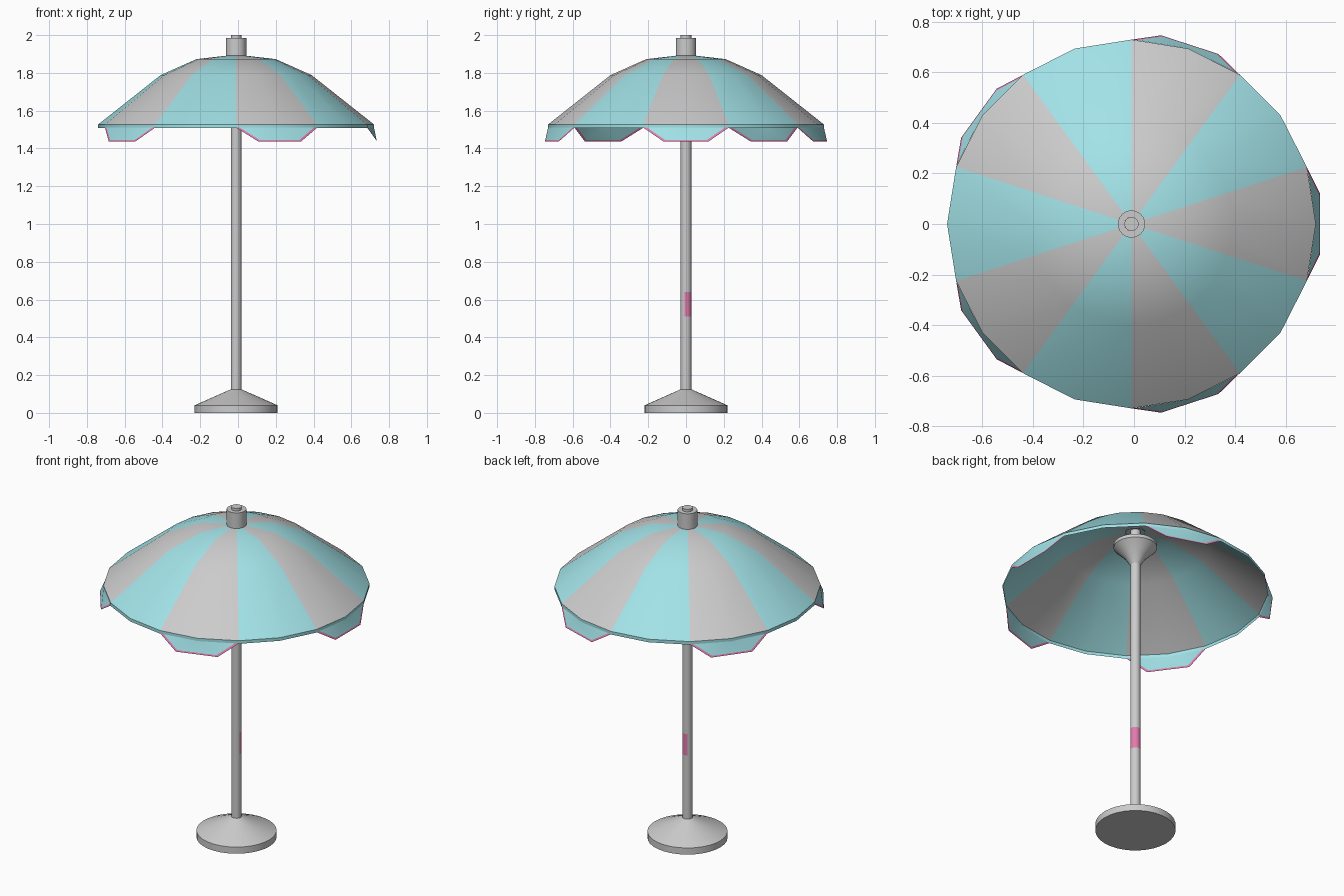
import bpy, bmesh
from math import sin, cos, radians

if "Cube" in bpy.data.objects:
    bpy.data.objects.remove(bpy.data.objects["Cube"])

CX = -0.01  # axis of the umbrella


def material(name, rgb):
    m = bpy.data.materials.new(name)
    m.diffuse_color = (*rgb, 1)
    m.use_nodes = True
    m.node_tree.nodes["Principled BSDF"].inputs["Base Color"].default_value = m.diffuse_color
    return m


GREY = material("grey", (0.6, 0.6, 0.6))
TEAL = material("teal", (0.36, 0.76, 0.80))
PINK = material("pink", (0.75, 0.20, 0.42))


def polar(r, deg, z):
    a = radians(deg)
    return (CX + r * cos(a), r * sin(a), z)


def finish(name, bm, mats=(GREY, TEAL, PINK), angle=30):
    me = bpy.data.meshes.new(name)
    bm.to_mesh(me)
    bm.free()
    for m in mats:
        me.materials.append(m)
    ob = bpy.data.objects.new(name, me)
    bpy.context.collection.objects.link(ob)
    bpy.ops.object.select_all(action='DESELECT')
    ob.select_set(True)
    bpy.context.view_layer.objects.active = ob
    bpy.ops.object.shade_smooth_by_angle(angle=radians(angle))
    return ob


def lathe(name, profile, sides, paint=lambda band, deg: 0):
    """Spin (r, z) points; r = 0 makes a pole point. paint picks a material."""
    bm = bmesh.new()
    step = 360 / sides
    rings = []
    for r, z in profile:
        if r == 0:
            rings.append([bm.verts.new(polar(0, 0, z))] * sides)
        else:
            rings.append([bm.verts.new(polar(r, i * step, z)) for i in range(sides)])
    for b in range(len(rings) - 1):
        lo, hi = rings[b], rings[b + 1]
        for i in range(sides):
            j = (i + 1) % sides
            corners = list(dict.fromkeys((lo[i], lo[j], hi[j], hi[i])))
            bm.faces.new(corners).material_index = paint(b, (i + 0.5) * step)
    return finish(name, bm)


# weighted foot
lathe("base", [(0, 0), (0.22, 0), (0.22, 0.04), (0.028, 0.125)], 32)

# pole with a pink patch on one side
lathe("pole", [(0.028, 0.12), (0.028, 0.51), (0.028, 0.64), (0.028, 2.0), (0, 2.0)], 20,
      lambda b, d: 2 if b == 1 and (d < 130 or d > 340) else 0)

# flared support under the canopy
lathe("canopy_support", [(0.028, 1.68), (0.06, 1.73), (0.12, 1.79), (0.12, 1.81), (0.028, 1.82)], 24)

# collar on top of the canopy
lathe("top_collar", [(0.054, 1.885), (0.054, 1.985), (0.028, 1.985)], 24)


# canopy with alternating panels and a short teal rim
def canopy_paint(band, deg):
    panel = int(((deg + 18) % 360) // 36)
    return 1 if band == 0 or panel % 2 else 0


lathe("canopy", [(0.73, 1.508), (0.73, 1.527), (0.40, 1.788), (0.21, 1.873), (0, 1.897)],
      20, canopy_paint)

# hanging flaps below the grey panels, with pink trim
for n in range(5):
    c = 72 * n
    bm = bmesh.new()

    def v(r, off, z):
        return bm.verts.new(polar(r, c + off, z))

    mid = v(0.73, 0, 1.51)
    top = [v(0.73, s * 18, 1.51) for s in (-1, 1)]
    top_in = [v(0.728, s * 16.4, 1.51) for s in (-1, 1)]
    low_in = [v(0.752, s * 8.6, 1.446) for s in (-1, 1)]
    low = [v(0.756, s * 9.1, 1.437) for s in (-1, 1)]
    cloth = [(top_in[0], low_in[0], mid), (low_in[0], low_in[1], mid),
             (low_in[1], top_in[1], mid)]
    trim = [(top[0], low[0], low_in[0], top_in[0]),
            (low[0], low[1], low_in[1], low_in[0]),
            (low[1], top[1], top_in[1], low_in[1])]
    for f in cloth:
        bm.faces.new(f).material_index = 1
    for f in trim:
        bm.faces.new(f).material_index = 2
    finish(f"flap_{n + 1}", bm, angle=20)
